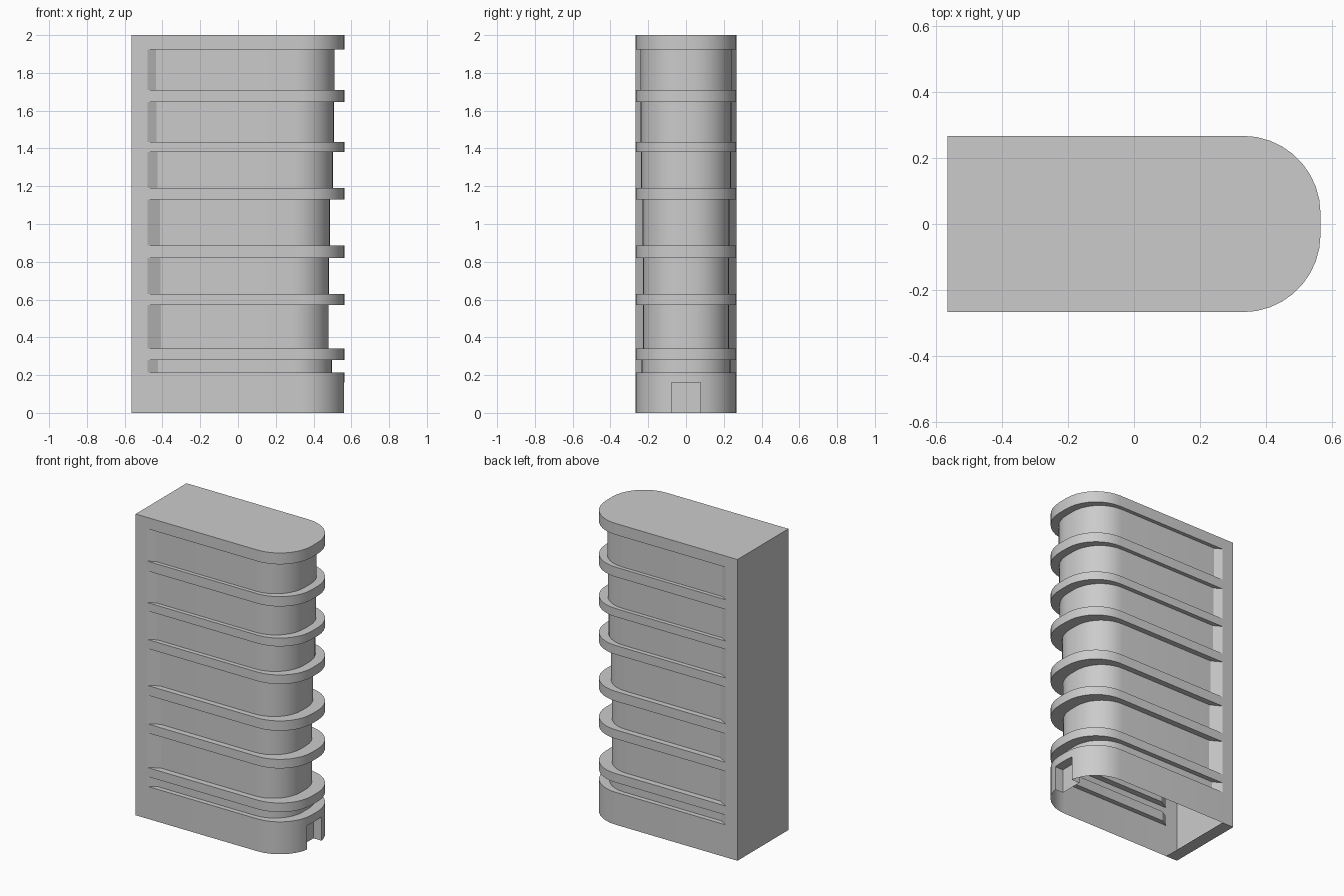
import bpy, bmesh
from math import sin, cos, pi, radians

if "Cube" in bpy.data.objects:
    bpy.data.objects.remove(bpy.data.objects["Cube"])

X, Y, SLOT_X, R, H = 0.565, 0.267, -0.48, 0.235, 2.0

# recess bands: (bottom, top, inward scale)
BANDS = [(0.215, 0.28, 0.88), (0.34, 0.57, 0.85), (0.63, 0.82, 0.853),
         (0.885, 1.13, 0.862), (1.19, 1.38, 0.89), (1.435, 1.645, 0.90),
         (1.71, 1.925, 0.906)]

# half outline of the slotted part: straight side then rounded corner
N = 9
half = [(SLOT_X, -Y)] + [(X - R + R * sin(i * pi / 2 / N),
                          -(Y - R) - R * cos(i * pi / 2 / N)) for i in range(N + 1)]
slotted = half + [(x, -y) for x, y in reversed(half)]


def section(scale):
    """Full outline with the slotted part scaled inward."""
    inner = [(x * scale, y * scale) for x, y in slotted]
    return [(-X, -Y), (SLOT_X, -Y)] + inner + [(SLOT_X, Y), (-X, Y)]


# building body lofted from stacked sections
levels = [(0, 1)]
for z0, z1, s in BANDS:
    levels += [(z0, 1), (z0, s), (z1, s), (z1, 1)]
levels.append((H, 1))

bm = bmesh.new()
rings = [[bm.verts.new((x, y, z)) for x, y in section(s)] for z, s in levels]
n = len(rings[0])
for a, b in zip(rings, rings[1:]):
    for i in range(n):
        j = (i + 1) % n
        bm.faces.new((a[i], a[j], b[j], b[i]))
bm.faces.new(rings[-1])
bot = rings[0]
bm.faces.new((bot[0], bot[1], bot[-2], bot[-1]))
bm.faces.new(bot[1:-1])
bmesh.ops.remove_doubles(bm, verts=bm.verts, dist=1e-5)
bmesh.ops.recalc_face_normals(bm, faces=bm.faces)
me = bpy.data.meshes.new("tower_body")
bm.to_mesh(me)
bm.free()
body = bpy.data.objects.new("tower_body", me)
bpy.context.collection.objects.link(body)

# doorway recess in the rounded end
bpy.ops.mesh.primitive_cube_add(size=1, location=(0.60, 0, 0.03))
cutter = bpy.context.object
cutter.name = "door_cutter"
cutter.scale = (0.20, 0.156, 0.26)
cutter.hide_render = True
mod = body.modifiers.new("door", 'BOOLEAN')
mod.operation = 'DIFFERENCE'
mod.solver = 'EXACT'
mod.object = cutter
bpy.ops.object.select_all(action='DESELECT')
bpy.context.view_layer.objects.active = body
body.select_set(True)
bpy.ops.object.modifier_apply(modifier="door")
bpy.data.objects.remove(cutter)

# open underside, keeping the strip below the rear wall
bm = bmesh.new()
bm.from_mesh(me := body.data)
open_faces = [f for f in bm.faces if max(v.co.z for v in f.verts) < 1e-4
              and f.calc_center_median().x > SLOT_X + 0.01]
bmesh.ops.delete(bm, geom=open_faces, context='FACES')
bm.to_mesh(me)
bm.free()

bpy.ops.object.shade_smooth_by_angle(angle=radians(25))
